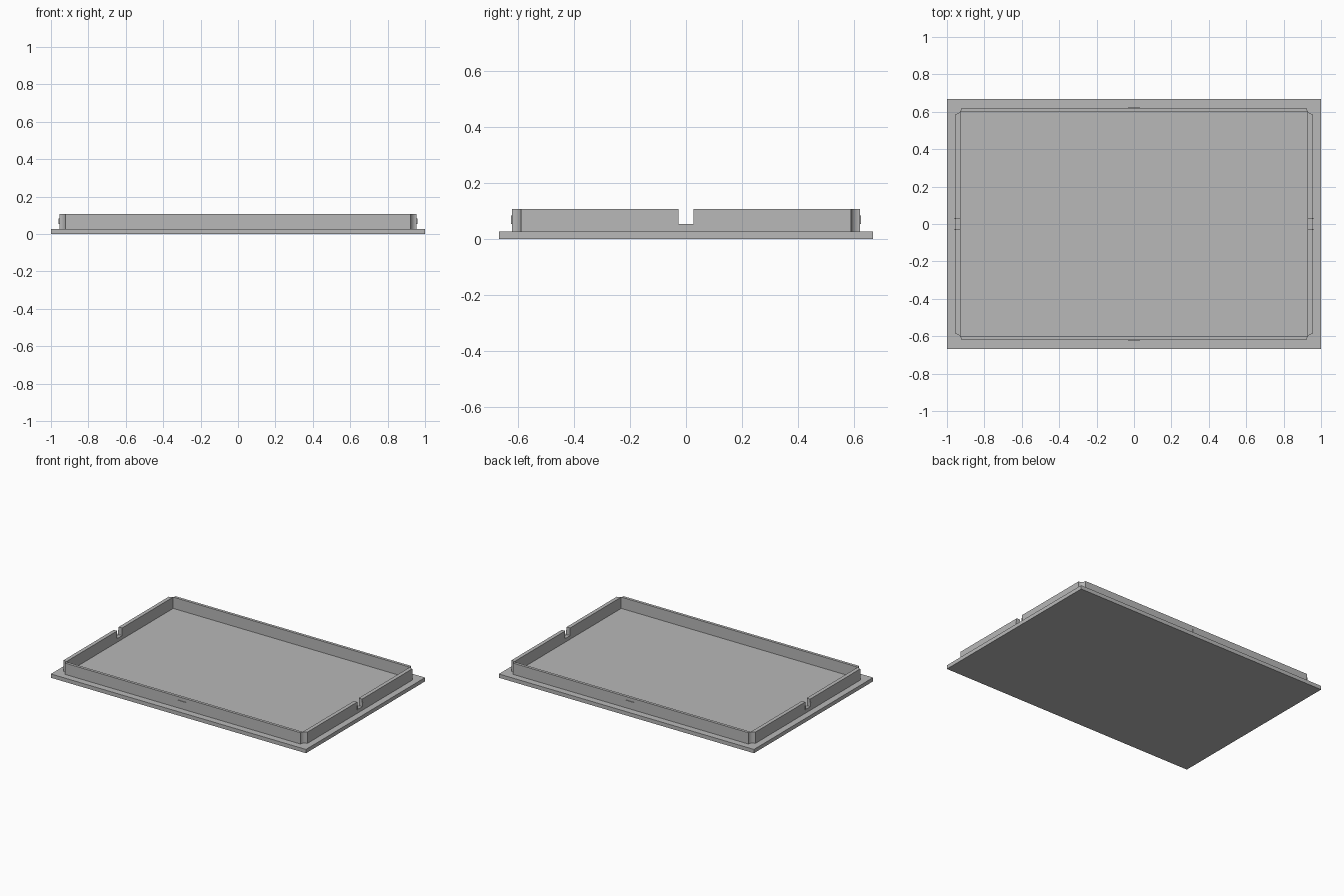
import bpy
import bmesh
from math import sin, cos, pi

cube = bpy.data.objects.get("Cube")
if cube:
    bpy.data.objects.remove(cube, do_unlink=True)

# Main dimensions
PLATE_X, PLATE_Y, PLATE_Z = 1.0, 0.667, 0.027
RIM_X, RIM_Y, RIM_TOP = 0.955, 0.62, 0.107
INNER_X, INNER_Y = 0.928, 0.6
CORNER_R = 0.032
NOTCH_HALF, NOTCH_Z = 0.027, 0.053
TAB_HALF, TAB_TOP, TAB_OUT = 0.032, 0.083, 0.004

grey = bpy.data.materials.new("light_grey")
grey.use_nodes = True
colour = (0.48, 0.48, 0.48, 1)
grey.diffuse_color = colour
grey.node_tree.nodes["Principled BSDF"].inputs["Base Color"].default_value = colour


def prism(name, outline, z0, z1):
    """Extrude a counter-clockwise outline from z0 to z1."""
    bm = bmesh.new()
    base = bm.faces.new([bm.verts.new((x, y, z0)) for x, y in outline])
    top = bmesh.ops.extrude_face_region(bm, geom=[base])["geom"]
    verts = [v for v in top if isinstance(v, bmesh.types.BMVert)]
    bmesh.ops.translate(bm, verts=verts, vec=(0, 0, z1 - z0))
    bmesh.ops.recalc_face_normals(bm, faces=bm.faces)
    mesh = bpy.data.meshes.new(name)
    bm.to_mesh(mesh)
    bm.free()
    obj = bpy.data.objects.new(name, mesh)
    bpy.context.collection.objects.link(obj)
    mesh.materials.append(grey)
    return obj


def box(name, x0, x1, y0, y1, z0, z1):
    return prism(name, [(x0, y0), (x1, y0), (x1, y1), (x0, y1)], z0, z1)


def cut(target, cutter):
    """Subtract the cutter from the target, then remove it."""
    cutter.hide_render = True
    mod = target.modifiers.new("cut", "BOOLEAN")
    mod.operation = "DIFFERENCE"
    mod.solver = "EXACT"
    mod.object = cutter
    bpy.context.view_layer.objects.active = target
    bpy.ops.object.modifier_apply(modifier=mod.name)
    bpy.data.objects.remove(cutter, do_unlink=True)


# Base plate
box("base_plate", -PLATE_X, PLATE_X, -PLATE_Y, PLATE_Y, 0, PLATE_Z)

# Rim outline with a concave quarter-round scooped out of each corner
outline = []
STEPS = 8
for i, (sx, sy) in enumerate([(1, 1), (-1, 1), (-1, -1), (1, -1)]):
    for k in range(STEPS + 1):
        a = (i - 1) * pi / 2 - k / STEPS * pi / 2
        outline.append((sx * RIM_X + CORNER_R * cos(a),
                        sy * RIM_Y + CORNER_R * sin(a)))
rim = prism("rim", outline, PLATE_Z, RIM_TOP)

# Hollow interior and the notches in the two short walls
cut(rim, box("hollow_cutter", -INNER_X, INNER_X, -INNER_Y, INNER_Y, 0, 0.2))
cut(rim, box("notch_cutter", -1.1, 1.1, -NOTCH_HALF, NOTCH_HALF, NOTCH_Z, 0.2))

# Thin snap tabs on the long walls, and slivers beside the notches
for s, end in ((-1, "front"), (1, "back")):
    y0, y1 = sorted((s * RIM_Y, s * (RIM_Y + TAB_OUT)))
    box(end + "_tab", -TAB_HALF, TAB_HALF, y0, y1, NOTCH_Z, TAB_TOP)
for s, side in ((-1, "right"), (1, "left")):
    x0, x1 = sorted((s * RIM_X, s * (RIM_X + TAB_OUT)))
    for t, end in ((-1, "front"), (1, "back")):
        y0, y1 = sorted((t * NOTCH_HALF, t * TAB_HALF))
        box(f"{side}_{end}_notch_tab", x0, x1, y0, y1, NOTCH_Z, TAB_TOP)
